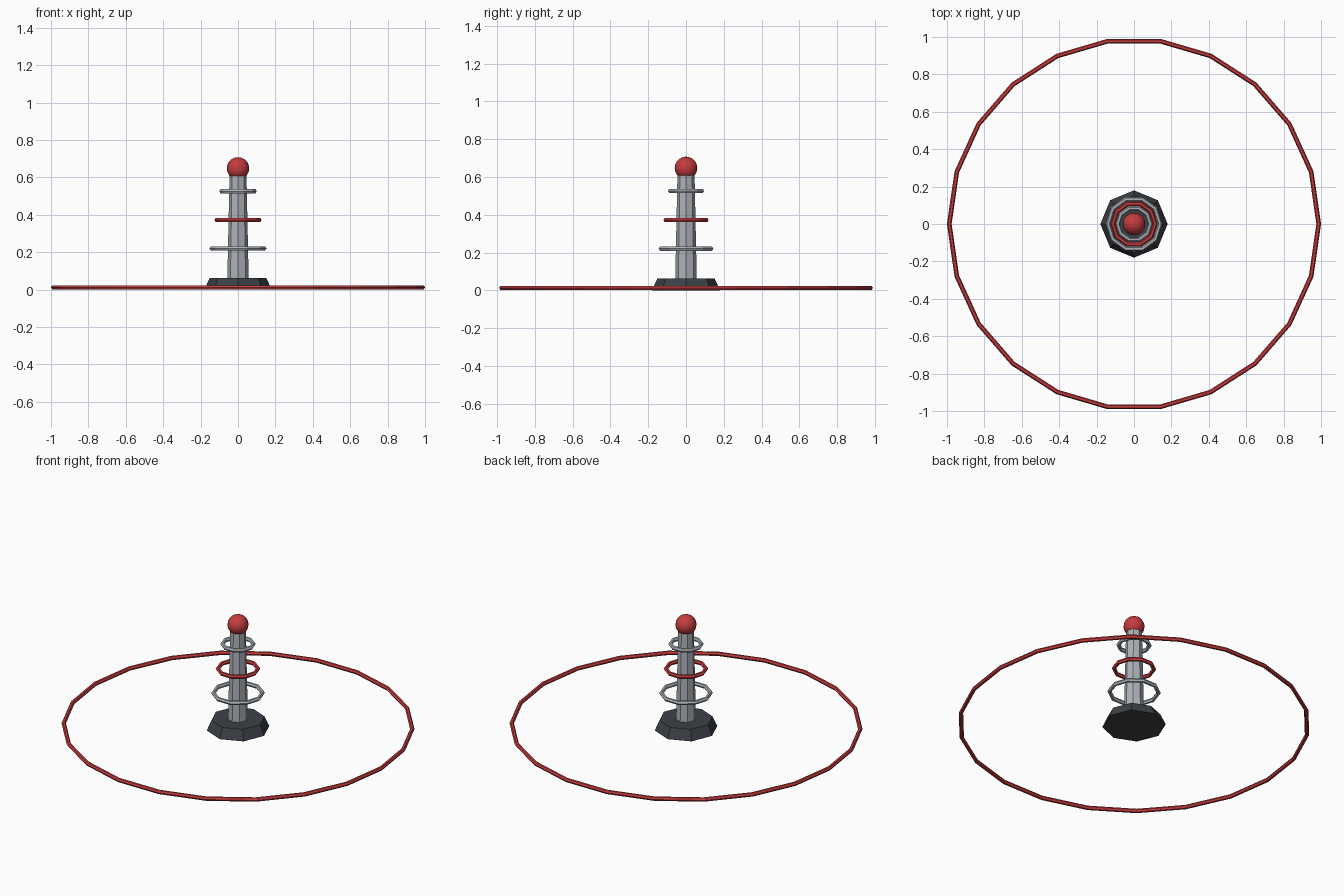
import bpy, math

if "Cube" in bpy.data.objects:
    bpy.data.objects.remove(bpy.data.objects["Cube"])


def material(name, rgb):
    m = bpy.data.materials.new(name)
    m.diffuse_color = (*rgb, 1.0)
    m.use_nodes = True
    m.node_tree.nodes["Principled BSDF"].inputs["Base Color"].default_value = m.diffuse_color
    return m


RED = material("red", (0.56, 0.045, 0.048))
GREY = material("light grey", (0.42, 0.45, 0.49))
DARK = material("charcoal", (0.045, 0.052, 0.062))


def finish(name, mat):
    ob = bpy.context.object
    ob.name = name
    ob.data.materials.append(mat)
    return ob


def ring(name, outer, z, sides, mat, thick=0.0125):
    bpy.ops.mesh.primitive_torus_add(
        major_segments=sides, minor_segments=6, major_radius=outer - thick,
        minor_radius=thick, location=(0, 0, z))
    return finish(name, mat)


def taper(name, r_low, r_high, z_low, z_high, mat):
    bpy.ops.mesh.primitive_cone_add(
        vertices=8, radius1=r_low, radius2=r_high, depth=z_high - z_low,
        location=(0, 0, (z_low + z_high) / 2))
    return finish(name, mat)


# Wide ring lying on the ground
ring("ground_ring", 1.0, 0.0125, 22, RED)

# Foot and mast
taper("base", 0.18, 0.152, 0.0, 0.062, DARK)
taper("mast", 0.057, 0.045, 0.06, 0.63, GREY)

# Floating rings, smaller towards the top
ring("lower_ring", 0.152, 0.22, 10, GREY)
ring("middle_ring", 0.126, 0.372, 10, RED)
ring("upper_ring", 0.1, 0.526, 10, GREY)

# Ball at the tip
bpy.ops.mesh.primitive_uv_sphere_add(
    segments=16, ring_count=10, radius=0.06, location=(0, 0, 0.648))
finish("tip_ball", RED)
bpy.ops.object.shade_smooth()
